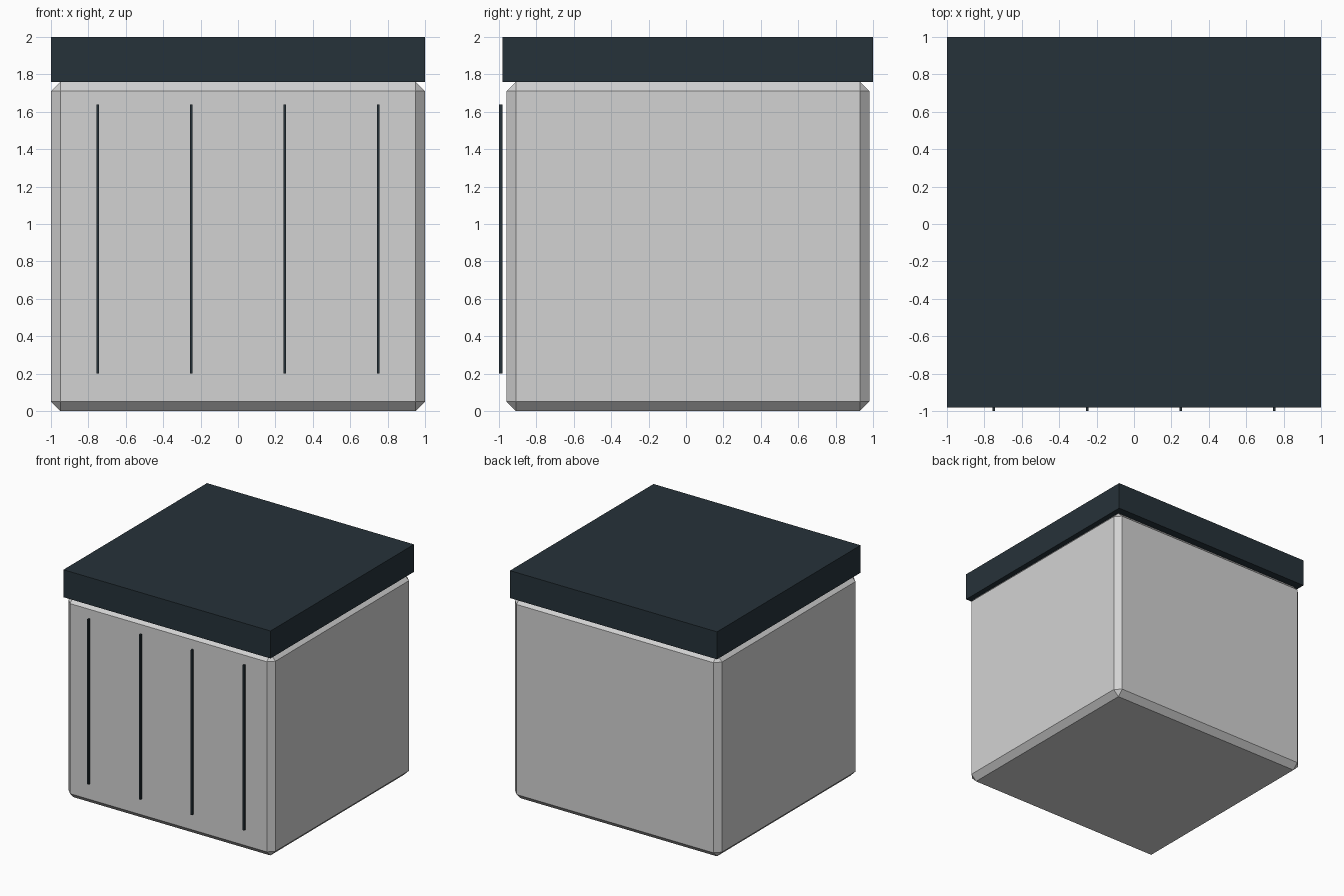
import bpy
import bmesh

if "Cube" in bpy.data.objects:
    bpy.data.objects.remove(bpy.data.objects["Cube"])


def make_material(name, rgb):
    mat = bpy.data.materials.new(name)
    mat.diffuse_color = (*rgb, 1.0)
    mat.use_nodes = True
    mat.node_tree.nodes["Principled BSDF"].inputs["Base Color"].default_value = mat.diffuse_color
    return mat


def box(name, lo, hi, mat, bevel=0.0):
    """Axis-aligned box between two corners, with optional flat chamfer."""
    mesh = bpy.data.meshes.new(name)
    bm = bmesh.new()
    bmesh.ops.create_cube(bm, size=1.0)
    for v in bm.verts:
        v.co = [(a + b) / 2 + c * (b - a) for a, b, c in zip(lo, hi, v.co)]
    if bevel:
        bmesh.ops.bevel(bm, geom=bm.edges[:], offset=bevel, offset_type='OFFSET',
                        segments=1, profile=0.5, affect='EDGES')
    bm.to_mesh(mesh)
    bm.free()
    mesh.materials.append(mat)
    obj = bpy.data.objects.new(name, mesh)
    bpy.context.collection.objects.link(obj)
    return obj


light_grey = make_material("light grey", (0.651, 0.651, 0.651))
dark_slate = make_material("dark slate", (0.0194, 0.0319, 0.0415))

# Chamfered body
box("body", (-1, -0.96, 0), (1, 0.98, 1.76), light_grey, bevel=0.05)

# Flat slab lid
box("lid", (-1, -0.98, 1.76), (1, 1, 2), dark_slate)

# Thin vertical bars standing just off the front
for i in range(4):
    x = -0.75 + 0.5 * i
    box(f"front_bar_{i + 1}", (x - 0.0075, -1, 0.2), (x + 0.0075, -0.98, 1.64), dark_slate)
